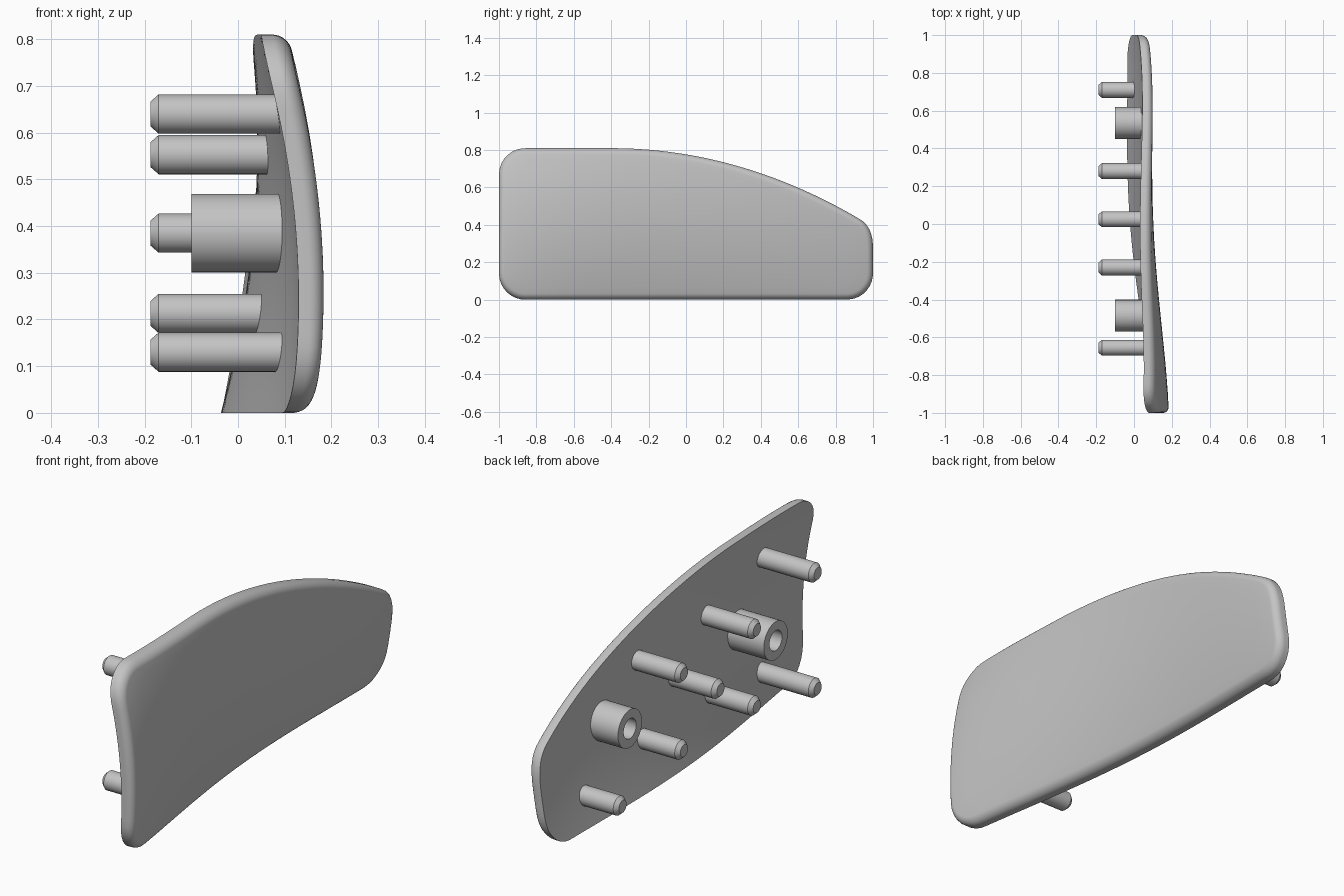
import bpy, bmesh, math
from mathutils import Vector
from mathutils.geometry import interpolate_bezier

cube = bpy.data.objects.get("Cube")
if cube:
    bpy.data.objects.remove(cube)

grey = bpy.data.materials.new("light grey plastic")
grey.use_nodes = True
COLOUR = (0.55, 0.55, 0.55, 1)
grey.diffuse_color = COLOUR
grey.node_tree.nodes["Principled BSDF"].inputs["Base Color"].default_value = COLOUR

# Twisted, bowed back surface: x = a + b*z + c*z^2, with a, b, c varying along y
KEYS = [(-1, .114, .13, -.27), (-.655, .064, .21, -.28), (-.23, .002, .25, -.26),
        (.3, -.035, .265, -.23), (1, -.038, .235, -.19)]
THICK, FILLET = .055, .032


def back_x(y, z):
    total = 0
    for i, (yi, a, b, c) in enumerate(KEYS):
        w = math.prod((y - k[0]) / (yi - k[0]) for j, k in enumerate(KEYS) if j != i)
        total += w * (a + b * z + c * z * z)
    return total


def finish(name, bm):
    bmesh.ops.recalc_face_normals(bm, faces=bm.faces)
    mesh = bpy.data.meshes.new(name)
    bm.to_mesh(mesh)
    bm.free()
    mesh.materials.append(grey)
    ob = bpy.data.objects.new(name, mesh)
    bpy.context.collection.objects.link(ob)
    bpy.ops.object.select_all(action='DESELECT')
    ob.select_set(True)
    bpy.context.view_layer.objects.active = ob
    bpy.ops.object.shade_smooth_by_angle(angle=math.radians(35))
    return ob


def skin(bm, rings, start=None, end=None):
    """Join rings of points with quads, closing the ends on centre points."""
    loops = [[bm.verts.new(p) for p in ring] for ring in rings]
    n = len(loops[0])
    for lo, hi in zip(loops, loops[1:]):
        for i in range(n):
            j = (i + 1) % n
            bm.faces.new((lo[i], lo[j], hi[j], hi[i]))
    for point, loop in ((start, loops[0]), (end, loops[-1])):
        if point is not None:
            tip = bm.verts.new(point)
            for i in range(n):
                bm.faces.new((tip, loop[i], loop[(i + 1) % n]))


# Side outline in (y, z), anticlockwise
def arc(cy, cz, r, a0):
    angles = [math.radians(a0 + 90 * i / 10) for i in range(11)]
    return [Vector((cy + r * math.cos(a), cz + r * math.sin(a))) for a in angles]


def bezier(*pts):
    return [v.to_2d() for v in interpolate_bezier(*[Vector((*p, 0)) for p in pts], 24)]


path = arc(-.86, .14, .14, 180) + arc(.86, .14, .14, 270)
path += bezier((1, .27), (1, .34), (.985, .398), (.93, .43))
path += bezier((.93, .43), (.55, .655), (.1, .81), (-.4, .81))
path += arc(-.86, .67, .14, 90)


def resample(pts, count):
    pts = pts + [pts[0]]
    lengths = [(q - p).length for p, q in zip(pts, pts[1:])]
    step, out, walked, k = sum(lengths) / count, [], 0, 0
    for i in range(count):
        while walked + lengths[k] < i * step:
            walked += lengths[k]
            k += 1
        f = (i * step - walked) / max(lengths[k], 1e-9)
        out.append(pts[k].lerp(pts[k + 1], f))
    return out


outline = resample(path, 180)
CENTRE = Vector((0, .4))


def inset(d):
    n, out = len(outline), []
    for i, p in enumerate(outline):
        t = (outline[(i + 1) % n] - outline[i - 1]).normalized()
        out.append(p + Vector((-t.y, t.x)) * d)
    return out


def ring(pts, lift, scale=1):
    moved = [CENTRE.lerp(p, scale) for p in pts]
    return [(back_x(p.x, p.y) + lift, p.x, p.y) for p in moved]


# Panel: back face, flat rim, rounded front edge, front face
STEPS = 12
rings = [ring(outline, 0, i / STEPS) for i in range(1, STEPS + 1)]
for i in range(9):
    a = math.pi / 2 * i / 8
    rings.append(ring(inset(FILLET * (1 - math.cos(a))),
                      THICK - FILLET + FILLET * math.sin(a)))
rim = inset(FILLET)
rings += [ring(rim, THICK, i / STEPS) for i in range(STEPS - 1, 0, -1)]
mid = back_x(*CENTRE)
bm = bmesh.new()
skin(bm, rings, (mid, *CENTRE), (mid + THICK, *CENTRE))
finish("curved_panel", bm)


# Turned parts along x
def turned(name, y, z, profile):
    rings = [[(x, y + r * math.cos(t), z + r * math.sin(t))
              for t in (math.tau * i / 40 for i in range(40))] for x, r in profile]
    bm = bmesh.new()
    skin(bm, rings, (profile[0][0], y, z), (profile[-1][0], y, z))
    finish(name, bm)


# Chamfered locating pegs
PEGS = [(-.655, .64), (-.655, .13), (-.23, .553), (-.23, .213), (.025, .385),
        (.28, .553), (.28, .213), (.71, .13)]
for i, (y, z) in enumerate(PEGS):
    turned(f"peg_{i + 1}", y, z,
           [(-.187, .027), (-.17, .042), (back_x(y, z) + .02, .042)])

# Hollow screw bosses
for name, y in (("front_boss", -.485), ("rear_boss", .535)):
    base = back_x(y, .385)
    turned(name, y, .385,
           [(base - .01, .044), (-.1, .044), (-.1, .084), (base + .025, .084)])
